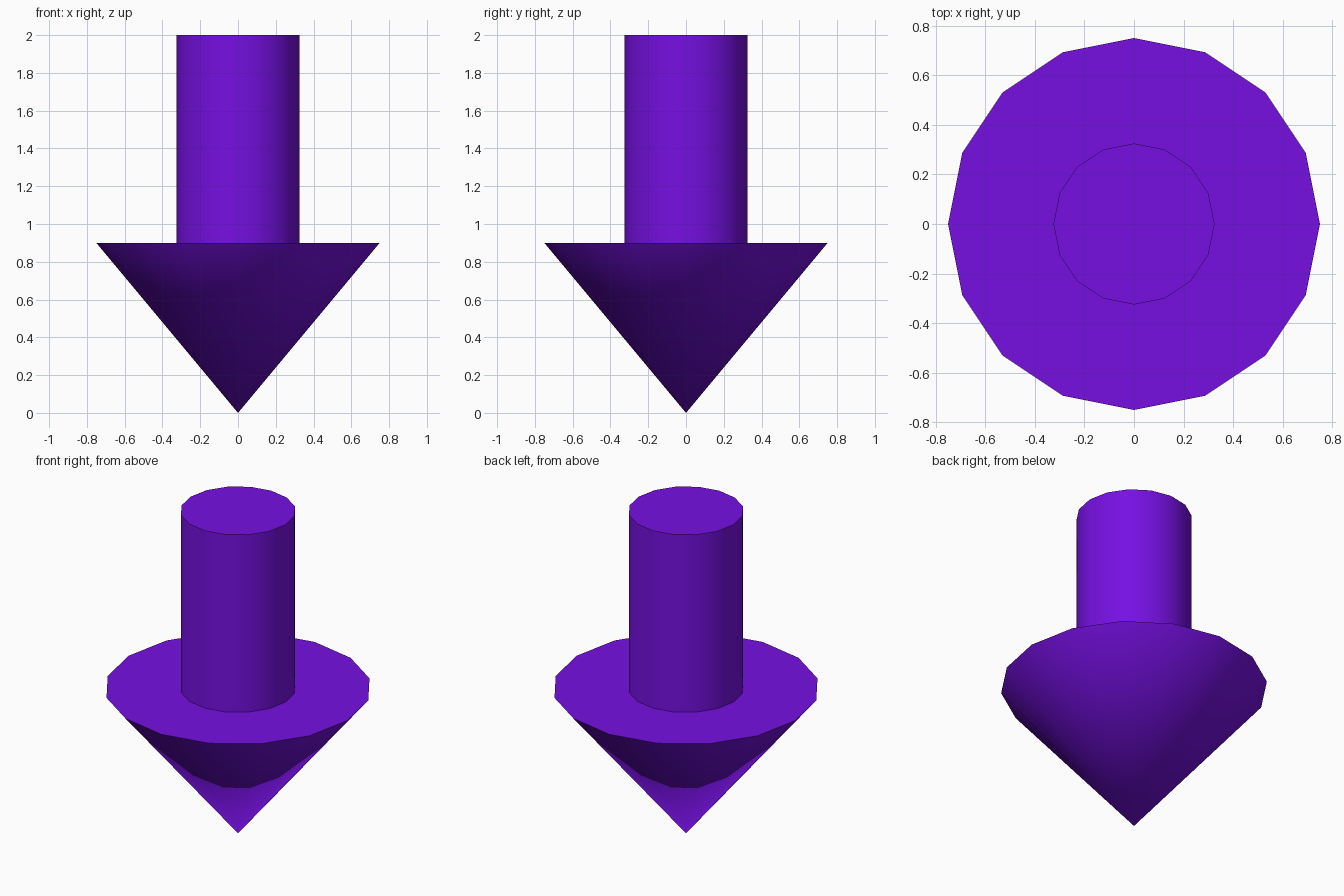
import bpy
import math

if "Cube" in bpy.data.objects:
    bpy.data.objects.remove(bpy.data.objects["Cube"])

SIDES = 16

purple = bpy.data.materials.new("purple")
purple.diffuse_color = (0.18, 0.005, 0.76, 1.0)
purple.use_nodes = True
purple.node_tree.nodes["Principled BSDF"].inputs["Base Color"].default_value = purple.diffuse_color


def add_part(name, bottom_radius, top_radius, z0, z1):
    """Upright round part between two heights, smooth sides and sharp rims."""
    bpy.ops.mesh.primitive_cone_add(
        vertices=SIDES, radius1=bottom_radius, radius2=top_radius,
        depth=z1 - z0, location=(0, 0, (z0 + z1) / 2))
    part = bpy.context.object
    part.name = name
    part.data.materials.append(purple)
    bpy.ops.object.shade_smooth_by_angle(angle=math.radians(30))
    return part


# Pointed head with its tip on the ground
add_part("arrow_head", 0.0, 0.75, 0.0, 0.9)

# Straight shaft standing on the flat back of the head
add_part("arrow_shaft", 0.325, 0.325, 0.9, 2.0)
